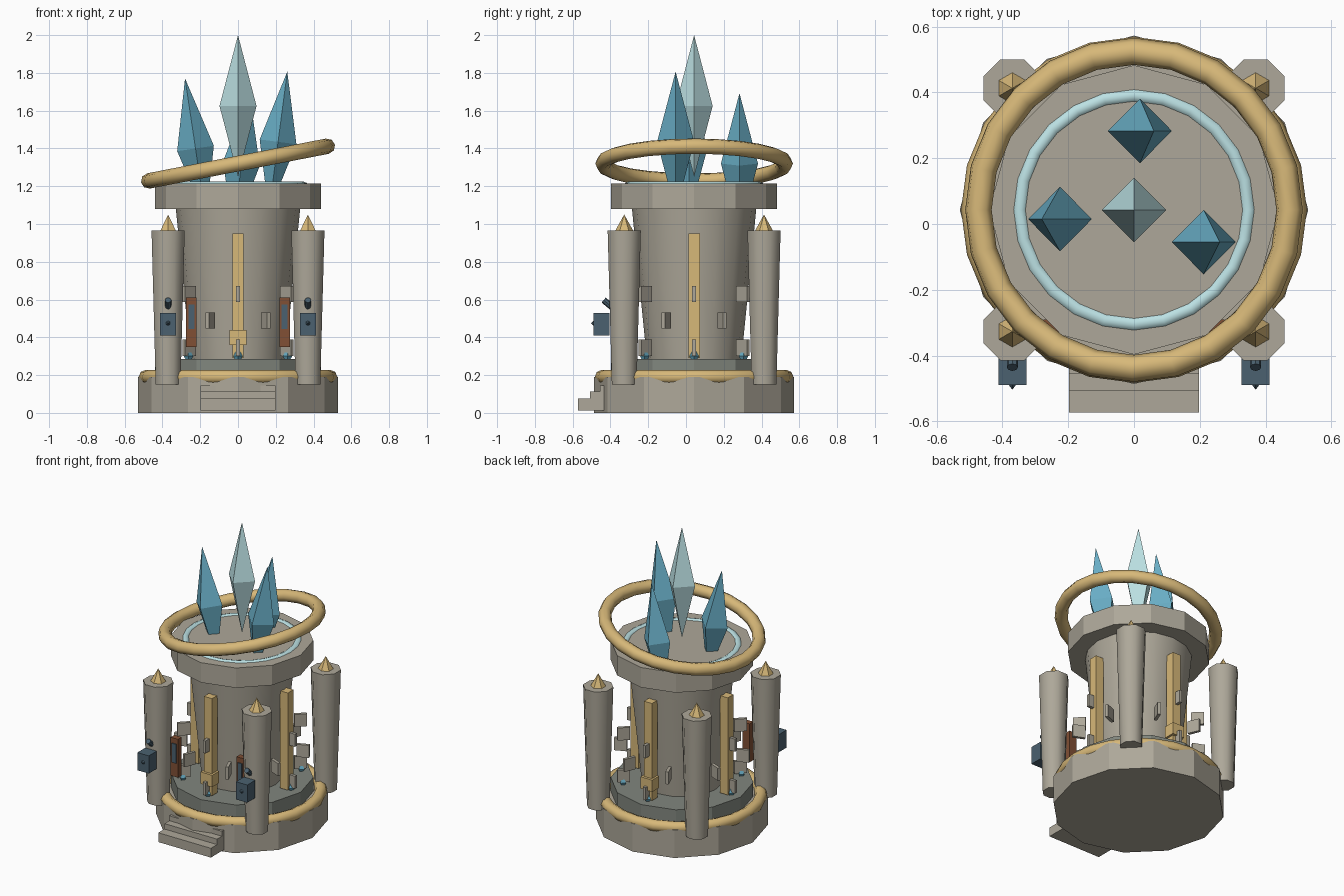
import bpy, bmesh
from math import radians, sin, cos, pi
from mathutils import Vector

if "Cube" in bpy.data.objects:
    bpy.data.objects.remove(bpy.data.objects["Cube"])

CY = 0.043  # y of the tower axis


def mat(name, rgb):
    m = bpy.data.materials.new(name)
    m.diffuse_color = (*rgb, 1)
    m.use_nodes = True
    m.node_tree.nodes["Principled BSDF"].inputs["Base Color"].default_value = m.diffuse_color
    return m


STONE = mat("stone", (0.42, 0.39, 0.32))
DARK = mat("dark_stone", (0.22, 0.24, 0.21))
GOLD = mat("gold", (0.68, 0.48, 0.19))
BLUE = mat("blue_crystal", (0.14, 0.42, 0.56))
PALE = mat("pale_crystal", (0.50, 0.75, 0.77))
BROWN = mat("brown_wood", (0.22, 0.08, 0.035))
SLATE = mat("slate_metal", (0.07, 0.12, 0.16))


def finish(name, m, smooth=None):
    o = bpy.context.object
    o.name = name
    o.data.materials.append(m)
    if smooth:
        bpy.ops.object.shade_smooth_by_angle(angle=radians(smooth))
    return o


def box(name, m, size, loc, rz=0):
    bpy.ops.mesh.primitive_cube_add(size=1, location=loc, rotation=(0, 0, rz))
    bpy.context.object.scale = size
    return finish(name, m)


def cone(name, m, n, r1, r2, z0, z1, x=0, y=CY, rz=0, smooth=None):
    bpy.ops.mesh.primitive_cone_add(vertices=n, radius1=r1, radius2=r2, depth=z1 - z0,
                                    location=(x, y, (z0 + z1) / 2), rotation=(0, 0, rz))
    return finish(name, m, smooth)


def torus(name, m, R, r, z, rot=(0, 0, 0)):
    bpy.ops.mesh.primitive_torus_add(major_segments=24, minor_segments=8, major_radius=R,
                                     minor_radius=r, location=(0, CY, z), rotation=rot)
    return finish(name, m, 50)


def crystal(name, m, loc, r, h, tilt=0):
    # four-sided bipyramid
    bm = bmesh.new()
    ring = [bm.verts.new((r * cos(k * pi / 2), r * sin(k * pi / 2), 0)) for k in range(4)]
    top, bot = bm.verts.new((0, 0, h)), bm.verts.new((0, 0, -h))
    for k in range(4):
        a, b = ring[k], ring[(k + 1) % 4]
        bm.faces.new((a, b, top))
        bm.faces.new((b, a, bot))
    me = bpy.data.meshes.new(name)
    bm.to_mesh(me)
    bm.free()
    me.materials.append(m)
    o = bpy.data.objects.new(name, me)
    o.location = loc
    o.rotation_euler = (0, radians(tilt), 0)
    bpy.context.collection.objects.link(o)


def polar(r, a, z):
    return (r * cos(a), CY + r * sin(a), z)


# Base, plinth, tower body and top slab
cone("base", STONE, 12, 0.53, 0.53, 0, 0.19)
cone("plinth", DARK, 12, 0.44, 0.44, 0.18, 0.285)
cone("tower_body", STONE, 16, 0.25, 0.33, 0.28, 1.09, smooth=40)
cone("top_slab", STONE, 12, 0.44, 0.44, 1.08, 1.215)

# Rings
torus("base_ring", GOLD, 0.488, 0.038, 0.19)
torus("slab_ring", PALE, 0.348, 0.024, 1.20)
torus("tilted_ring", GOLD, 0.482, 0.041, 1.32, (0, radians(-11), 0))

# Front steps
for i, (y, z0, z1) in enumerate([(-0.573, 0.012, 0.075), (-0.507, 0.075, 0.112), (-0.455, 0.112, 0.145)]):
    box(f"step_{i + 1}", STONE, (0.395, -0.40 - y, z1 - z0), (0, (y - 0.40) / 2, (z0 + z1) / 2))

# Corner columns with finials
for sx in (-1, 1):
    for sy in (-1, 1):
        x, y = sx * 0.37, CY + sy * 0.37
        cone("column", STONE, 8, 0.071, 0.095, 0.15, 0.965, x, y, pi / 8, 50)
        cone("column_finial", GOLD, 6, 0.05, 0, 0.96, 1.05, x, y)

# Gold pilasters on four sides
for k in range(4):
    a = k * pi / 2
    box("pilaster", GOLD, (0.06, 0.06, 0.66), polar(0.335, a, 0.62), a)
for s in (-1, 1):
    box("pilaster_plaque", GOLD, (0.088, 0.075, 0.08), (0, CY + s * 0.345, 0.40))

# Thin radial stone plates in three staggered rows, and small crystals at the foot
for k in range(8):
    a = k * pi / 4
    for z, off, r in ((0.345, 0, 0.365), (0.49, pi / 8, 0.385), (0.63, 0, 0.365)):
        box("stone_plate", STONE, (0.08, 0.02, 0.085), polar(r, a + off, z), a + off)
    crystal("small_crystal", BLUE, polar(0.37, a, 0.30), 0.025, 0.045)

# Windows and lanterns, mirrored left and right
for s in (-1, 1):
    box("window_frame", BROWN, (0.055, 0.04, 0.26), (s * 0.247, -0.31, 0.48))
    box("window_pane", SLATE, (0.032, 0.02, 0.13), (s * 0.247, -0.327, 0.51))
    x = s * 0.37
    box("lantern", SLATE, (0.085, 0.085, 0.12), (x, -0.447, 0.47))
    bpy.ops.mesh.primitive_cone_add(vertices=6, radius1=0.014, radius2=0, depth=0.016,
                                    location=(x, -0.496, 0.475), rotation=(pi / 2, 0, 0))
    finish("lantern_knob", SLATE)
    bpy.ops.mesh.primitive_cylinder_add(vertices=8, radius=0.017, depth=0.06,
                                        location=(x, -0.413, 0.578), rotation=(radians(50), 0, 0))
    finish("lantern_bracket", SLATE)

# Crown of large crystals
crystal("centre_crystal", PALE, (0, CY, 1.625), 0.098, 0.375)
crystal("left_crystal", BLUE, (-0.225, 0.015, 1.40), 0.098, 0.375, -8.5)
crystal("right_crystal", BLUE, (0.212, -0.055, 1.435), 0.098, 0.375, 7.5)
crystal("back_crystal", BLUE, (0.018, 0.283, 1.32), 0.098, 0.375, 6.5)
